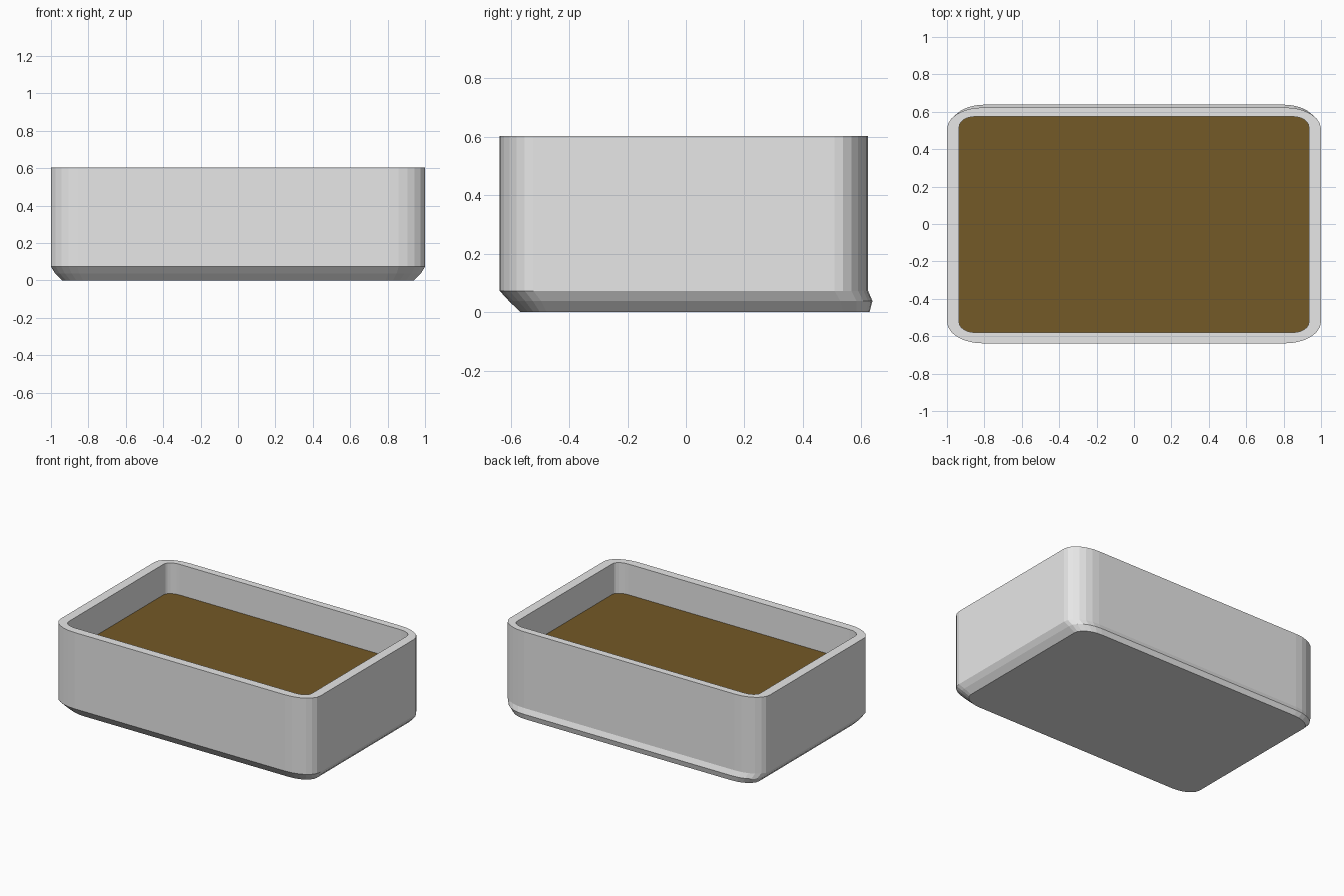
import bpy, bmesh, math

if "Cube" in bpy.data.objects:
    bpy.data.objects.remove(bpy.data.objects["Cube"])


def material(name, rgb):
    m = bpy.data.materials.new(name)
    m.diffuse_color = (*rgb, 1)
    m.use_nodes = True
    m.node_tree.nodes["Principled BSDF"].inputs["Base Color"].default_value = m.diffuse_color
    return m


def ring(bm, z, hx, y0, y1, rx, ry, seg=6):
    """Rounded rectangle loop with elliptical corners."""
    verts = []
    corners = [(hx - rx, y1 - ry), (-hx + rx, y1 - ry),
               (-hx + rx, y0 + ry), (hx - rx, y0 + ry)]
    for q, (cx, cy) in enumerate(corners):
        for i in range(seg + 1):
            a = math.pi / 2 * (q + i / seg)
            verts.append(bm.verts.new((cx + rx * math.cos(a), cy + ry * math.sin(a), z)))
    return verts


def loft(name, rings, mat):
    """Closed skin through a list of rings, capped at both ends."""
    bm = bmesh.new()
    loops = [ring(bm, *r) for r in rings]
    for a, b in zip(loops, loops[1:]):
        n = len(a)
        for i in range(n):
            j = (i + 1) % n
            bm.faces.new((a[i], a[j], b[j], b[i]))
    bm.faces.new(loops[0][::-1])
    bm.faces.new(loops[-1])
    bmesh.ops.recalc_face_normals(bm, faces=bm.faces)
    me = bpy.data.meshes.new(name)
    bm.to_mesh(me)
    bm.free()
    me.materials.append(mat)
    ob = bpy.data.objects.new(name, me)
    bpy.context.collection.objects.link(ob)
    return ob


grey = material("light grey", (0.8, 0.8, 0.8))
brown = material("soil brown", (0.175, 0.1, 0.02))

# Planter shell: chamfered foot with a small back ledge, walls, rim, cavity
loft("planter_shell", [
    (0.0, 0.94, -0.567, 0.628, 0.15, 0.09),
    (0.038, 0.978, -0.606, 0.638, 0.175, 0.11),
    (0.073, 1.0, -0.638, 0.623, 0.19, 0.115),
    (0.603, 1.0, -0.638, 0.623, 0.19, 0.115),
    (0.603, 0.935, -0.58, 0.574, 0.085, 0.055),
    (0.38, 0.935, -0.58, 0.574, 0.085, 0.055),
], grey)

# Soil filling the cavity
loft("soil", [
    (0.381, 0.935, -0.58, 0.574, 0.085, 0.055),
    (0.39, 0.935, -0.58, 0.574, 0.085, 0.055),
], brown)
